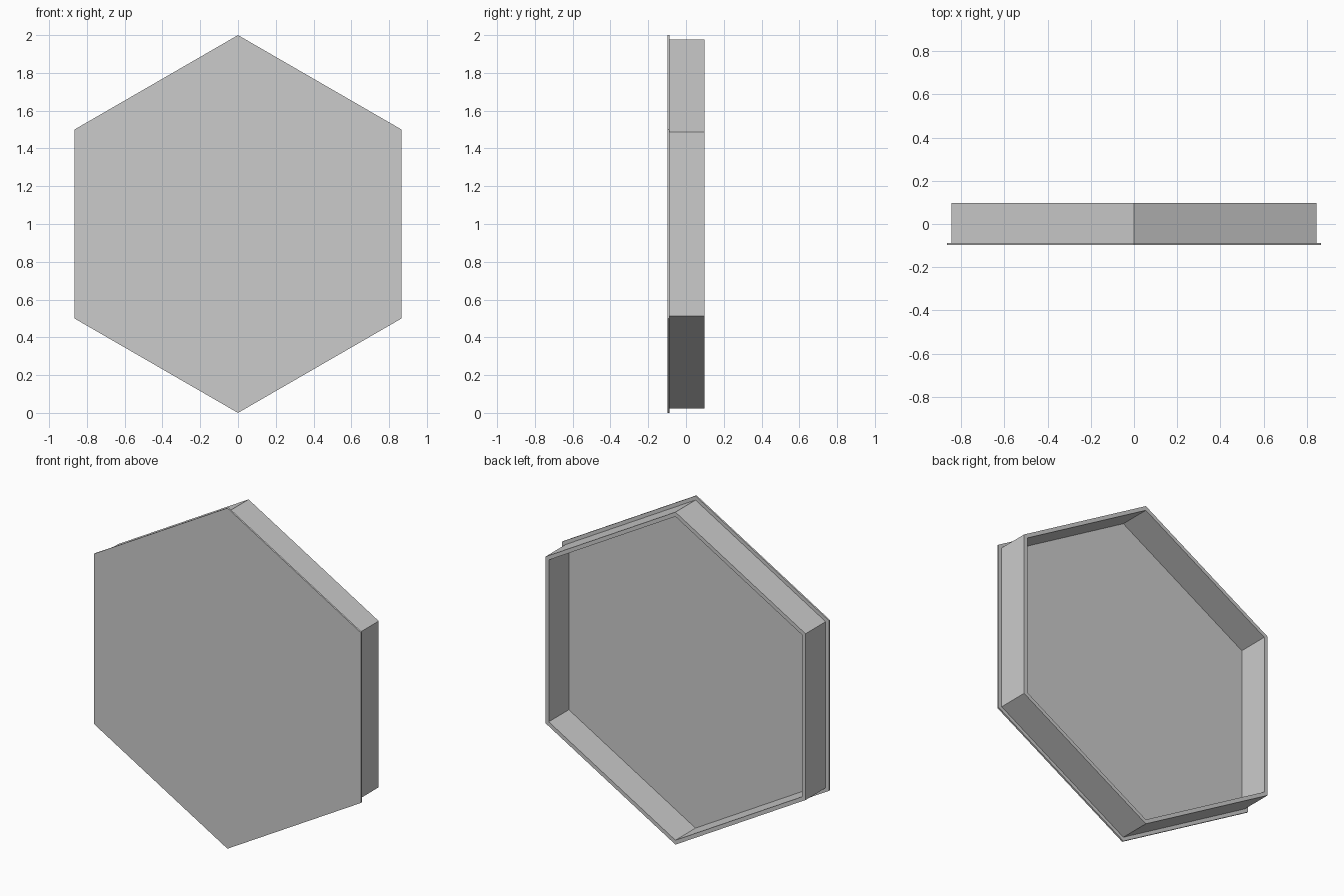
import bpy
import bmesh
from math import sin, cos, pi

cube = bpy.data.objects.get("Cube")
if cube:
    bpy.data.objects.remove(cube, do_unlink=True)

FRONT, STEP, BACK = -0.098, -0.088, 0.098
PLATE_R, WALL_R, INNER_R = 1.0, 0.976, 0.95

grey = bpy.data.materials.new("plain_grey")
grey.use_nodes = True
colour = (0.6, 0.6, 0.6, 1.0)
grey.diffuse_color = colour
grey.node_tree.nodes["Principled BSDF"].inputs["Base Color"].default_value = colour


def hexagon(bm, radius, y):
    """Ring of six vertices with a corner at the top."""
    return [bm.verts.new((radius * sin(i * pi / 3), y, 1 + radius * cos(i * pi / 3)))
            for i in range(6)]


def bridge(bm, a, b):
    for i in range(6):
        j = (i + 1) % 6
        bm.faces.new((a[i], a[j], b[j], b[i]))


# One closed shell: front plate, overhanging lip, raised wall and recessed floor
bm = bmesh.new()
rings = [hexagon(bm, r, y) for r, y in (
    (PLATE_R, FRONT), (PLATE_R, STEP), (WALL_R, STEP),
    (WALL_R, BACK), (INNER_R, BACK), (INNER_R, STEP))]
bm.faces.new(rings[0])
for a, b in zip(rings, rings[1:]):
    bridge(bm, a, b)
bm.faces.new(rings[-1])
bmesh.ops.recalc_face_normals(bm, faces=bm.faces)

mesh = bpy.data.meshes.new("hexagonal_tray")
bm.to_mesh(mesh)
bm.free()
mesh.materials.append(grey)
tray = bpy.data.objects.new("hexagonal_tray", mesh)
bpy.context.collection.objects.link(tray)
